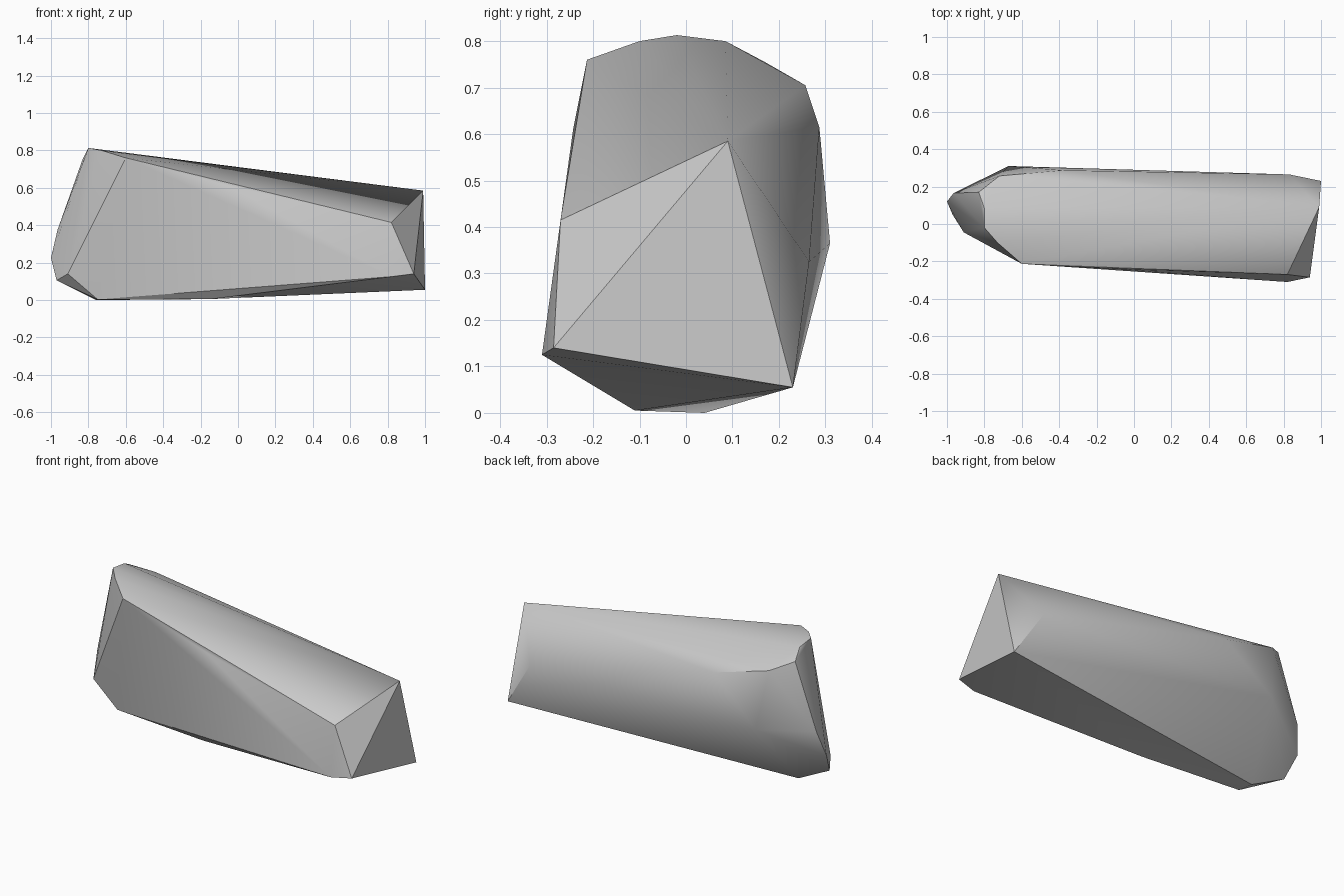
import bpy
import bmesh
from mathutils import Vector

# Remove the default cube
default_cube = bpy.data.objects.get("Cube")
if default_cube:
    bpy.data.objects.remove(default_cube, do_unlink=True)

# Single stone colour
stone_grey = bpy.data.materials.new("stone_grey")
stone_grey.use_nodes = True
colour = (0.6, 0.6, 0.6, 1.0)
stone_grey.diffuse_color = colour
shader = next(n for n in stone_grey.node_tree.nodes if n.type == 'BSDF_PRINCIPLED')
shader.inputs["Base Color"].default_value = colour
shader.inputs["Roughness"].default_value = 0.9

# Slanted wedge end on the left side
wedge_end = [
    (0.99, 0.09, 0.585), (0.82, -0.27, 0.415), (0.94, -0.285, 0.14),
    (0.82, -0.31, 0.125), (1.0, 0.23, 0.055), (0.83, 0.265, 0.325),
]
# Crest running across the high end, and the bend in the front edge
crest = [
    (-0.05, -0.243, 0.61), (-0.6, -0.213, 0.76), (-0.73, -0.1, 0.8),
    (-0.8, -0.02, 0.813), (-0.8, 0.085, 0.8), (-0.83, 0.17, 0.755),
    (-0.72, 0.257, 0.705),
]
# Back ridge and the blunt nose on the right side
back_ridge = [(-0.38, 0.287, 0.615), (-0.67, 0.31, 0.365)]
nose = [
    (-0.965, 0.165, 0.375), (-1.0, 0.12, 0.225),
    (-0.97, 0.05, 0.105), (-0.91, -0.045, 0.14),
]
# Small resting face underneath
base = [(-0.76, 0.04, 0), (-0.75, -0.05, 0.003), (-0.15, -0.11, 0.005)]


def build_rock(name, corners, material):
    """Wrap the chiselled corners in a tight faceted skin."""
    bm = bmesh.new()
    for corner in corners:
        bm.verts.new(Vector(corner))
    hull = bmesh.ops.convex_hull(bm, input=bm.verts[:])
    loose = {v for v in hull["geom_interior"] if isinstance(v, bmesh.types.BMVert)}
    loose.update(v for v in bm.verts if not v.link_faces)
    bmesh.ops.delete(bm, geom=list(loose), context='VERTS')
    bmesh.ops.recalc_face_normals(bm, faces=bm.faces[:])
    mesh = bpy.data.meshes.new(name)
    bm.to_mesh(mesh)
    bm.free()
    mesh.materials.append(material)
    rock = bpy.data.objects.new(name, mesh)
    bpy.context.collection.objects.link(rock)
    return rock


rock = build_rock("rock", wedge_end + crest + back_ridge + nose + base, stone_grey)

# Soft facets with crisp main ridges
for other in bpy.context.selected_objects:
    other.select_set(False)
rock.select_set(True)
bpy.context.view_layer.objects.active = rock
bpy.ops.object.shade_smooth_by_angle()
